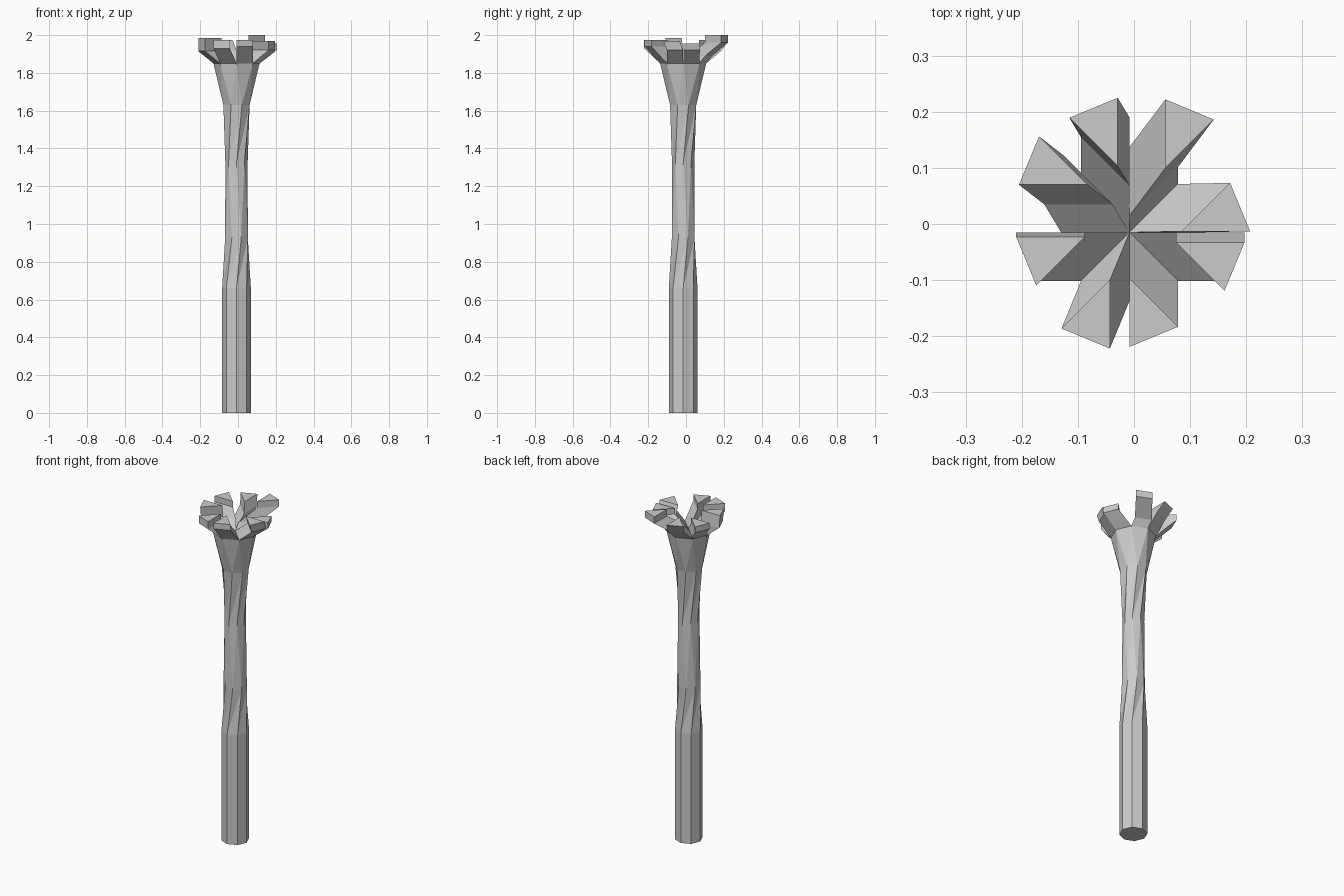
import bpy, bmesh, math
from mathutils import Vector

if "Cube" in bpy.data.objects:
    bpy.data.objects.remove(bpy.data.objects["Cube"])

CX, CY, N = -0.008, -0.015, 8

# trunk rings: height, radius, twist in degrees
RINGS = [(0, 0.076, 0), (0.66, 0.076, 0), (0.925, 0.065, 22.5),
         (1.32, 0.059, 0), (1.63, 0.075, 22.5), (1.85, 0.122, 0)]

# extrusion steps of each crown prong, counter-clockwise from +x
PRONGS = [
    [(0.093, 0.002, 0.07), (0, 0, 0.035)],
    [(0, 0.03, 0.04), (0.064, 0.085, 0.07), (0, 0, 0.04)],
    [(0, 0.083, 0.07), (-0.021, 0.035, 0.055)],
    [(-0.03, 0.05, 0.04), (-0.045, 0.035, 0.05), (0, 0, 0.035)],
    [(-0.08, 0, 0.065), (0, -0.008, 0.07)],
    [(-0.035, -0.085, 0.08), (0, 0, 0.045)],
    [(0, -0.082, 0.09), (0, 0, 0.035)],
    [(0.083, 0, 0.07), (0, -0.018, 0.048)],
]

bm = bmesh.new()

# twisted octagonal trunk
rings = []
for z, r, twist in RINGS:
    ring = []
    for i in range(N):
        a = math.radians(45 * i + twist)
        ring.append(bm.verts.new((CX + r * math.cos(a), CY + r * math.sin(a), z)))
    rings.append(ring)
for lo, hi in zip(rings, rings[1:]):
    for i in range(N):
        j = (i + 1) % N
        bm.faces.new((lo[i], lo[j], hi[j]))
        bm.faces.new((lo[i], hi[j], hi[i]))
bm.faces.new(rings[0][::-1])

# crown: each wedge of the top fan is extruded outward and up on its own
centre = bm.verts.new((CX, CY, RINGS[-1][0]))
top = rings[-1]
for i, steps in enumerate(PRONGS):
    loop = [centre, top[i], top[(i + 1) % N]]
    for step in steps:
        moved = [bm.verts.new(v.co + Vector(step)) for v in loop]
        for k in range(3):
            m = (k + 1) % 3
            bm.faces.new((loop[k], loop[m], moved[m], moved[k]))
        loop = moved
    bm.faces.new(loop)

mesh = bpy.data.meshes.new("trunk_with_crown")
bm.to_mesh(mesh)
bm.free()
bpy.context.collection.objects.link(bpy.data.objects.new("trunk_with_crown", mesh))
